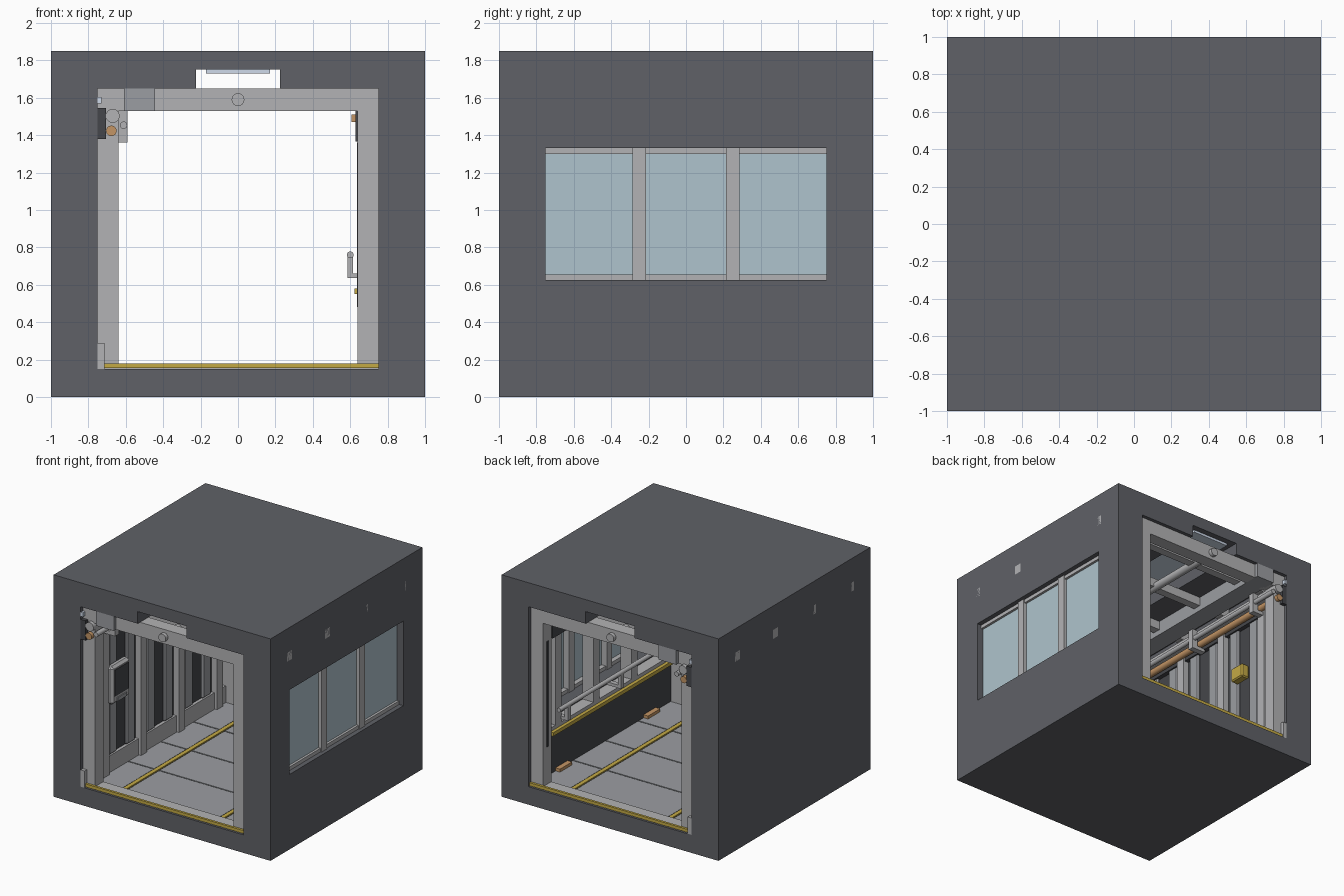
import bpy, math

if "Cube" in bpy.data.objects:
    bpy.data.objects.remove(bpy.data.objects["Cube"])


def material(name, r, g, b):
    m = bpy.data.materials.new(name)
    m.diffuse_color = (r, g, b, 1)
    m.use_nodes = True
    m.node_tree.nodes["Principled BSDF"].inputs["Base Color"].default_value = m.diffuse_color
    return m


SHELL = material("dark_shell", .115, .12, .135)
DARK = material("dark_panel", .06, .062, .07)
GOLD = material("gold", .55, .40, .06)
COPPER = material("copper", .55, .30, .13)
GLASS = material("glass", .43, .55, .61)
LIGHT = material("pale_light", .62, .70, .82)
GREY = material("mid_grey", .33, .34, .36)
PALE = material("pale_grey", .45, .45, .46)


def box(name, x0, x1, y0, y1, z0, z1, mat=PALE, bevel=0):
    bpy.ops.mesh.primitive_cube_add(size=1, location=((x0+x1)/2, (y0+y1)/2, (z0+z1)/2))
    o = bpy.context.object
    o.name = name
    o.scale = (x1-x0, y1-y0, z1-z0)
    bpy.ops.object.transform_apply(location=False, rotation=False, scale=True)
    o.data.materials.append(mat)
    if bevel:
        m = o.modifiers.new("bevel", 'BEVEL')
        m.width, m.segments = bevel, 1
    return o


def pipe(name, x, z, r, y0=-1, y1=1, mat=PALE):
    bpy.ops.mesh.primitive_cylinder_add(vertices=24, radius=r, depth=y1-y0,
                                        location=(x, (y0+y1)/2, z), rotation=(math.pi/2, 0, 0))
    o = bpy.context.object
    o.name = name
    o.data.materials.append(mat)
    bpy.ops.object.shade_smooth_by_angle(angle=math.radians(40))
    return o


# Outer shell with tunnel, ceiling light slot and side window cut out
shell = box("shell", -1, 1, -1, 1, 0, 1.85, SHELL)
for dims in [(-.75, .75, -1.1, 1.1, .15, 1.65),
             (-.225, .225, -1.2, 1.2, 1.5, 1.75),
             (.6, 1.1, -.75, .75, .625, 1.33)]:
    cutter = box("cutter", *dims, SHELL)
    m = shell.modifiers.new("cut", 'BOOLEAN')
    m.operation, m.solver, m.object = 'DIFFERENCE', 'EXACT', cutter
    bpy.context.view_layer.objects.active = shell
    bpy.ops.object.modifier_apply(modifier=m.name)
    bpy.data.objects.remove(cutter)

# Side window: glass, rails and mullions
box("window_glass", .93, .94, -.75, .75, .625, 1.33, GLASS)
box("window_top_rail", .89, .96, -.75, .75, 1.30, 1.33)
box("window_bottom_rail", .89, .96, -.75, .75, .625, .655)
for y in (-.25, .25):
    box("window_mullion", .88, .97, y-.035, y+.035, .625, 1.33)

# Portal frames and thresholds at both ends
for s in (-1, 1):
    ya, yb = sorted((s*.97, s*.86))
    for x in (-.695, .695):
        box("portal_post", x-.055, x+.055, ya, yb, .15, 1.53)
    box("portal_header", -.75, .75, ya, yb, 1.53, 1.65)
    box("portal_sill", -.71, .75, ya, yb, .15, .168)
    ga, gb = sorted((s*.99, s*.97))
    box("threshold_strip", -.715, .75, ga, gb, .155, .18, GOLD)
    box("post_seal", .635, .641, s*.91-.01, s*.91+.01, .48, 1.36, DARK)

# Ceiling cross beams and wall ribs
for y in (-.75, -.25, .25, .75):
    box("ceiling_beam", -1, 1, y-.035, y+.035, 1.575, 1.65)
    box("left_rib", -.75, -.69, y-.04, y+.04, .15, 1.58)
    box("right_rib", .65, .75, y-.04, y+.04, .60, 1.58)

# Left wall panels between ribs
for yc in (-.5, 0, .5):
    box("left_wall_backing", -.75, -.742, yc-.21, yc+.21, .15, 1.40, DARK)
    for dy in (-.12, .12):
        box("left_wall_slat", -.75, -.718, yc+dy-.055, yc+dy+.055, .29, 1.40, GREY, .012)
box("left_skirting", -.75, -.715, -1, 1, .15, .29)

# Floor plates and guide lines
for y in (-.645, -.215, .215, .645):
    for x0, x1 in ((-.71, -.475), (-.425, .425), (.475, .74)):
        box("floor_plate", x0, x1, y-.21, y+.21, .148, .155, GREY)
for x in (-.45, .45):
    box("floor_line", x-.017, x+.017, -.97, .97, .148, .16, GOLD)

# Ceiling light, centre pipe and cable duct
box("ceiling_light", -.17, .17, -.95, .95, 1.73, 1.75, LIGHT)
pipe("ceiling_pipe", 0, 1.59, .034)
box("cable_duct", -.61, -.445, -1, 1, 1.53, 1.65, GREY)

# Left pipe run with backing plate, light strip and clamps
box("pipe_backing", -.75, -.705, -1, 1, 1.38, 1.545, DARK)
box("left_light_strip", -.75, -.73, -1, 1, 1.57, 1.605, LIGHT)
pipe("large_pipe", -.67, 1.503, .037)
pipe("copper_pipe", -.677, 1.423, .028, mat=COPPER)
pipe("small_pipe", -.612, 1.453, .02)
for y in (-.75, 0, .75):
    box("pipe_clamp", -.64, -.59, y-.025, y+.025, 1.36, 1.53)
    box("clamp_foot", -.72, -.59, y-.025, y+.025, 1.36, 1.39)

# Right wall: lower panel, sill, gold bumper and upper fascia
box("right_lower_panel", .742, .75, -.86, .86, .15, .575, DARK)
box("window_sill", .65, .75, -.86, .86, .575, .61)
box("gold_bumper", .622, .652, -.86, .86, .55, .58, GOLD)
box("upper_fascia", .627, .645, -.86, .86, 1.365, 1.53, DARK)
box("copper_strip", .608, .628, -.80, .80, 1.47, 1.51, COPPER)
for y in (-.58, .58):
    box("floor_lamp", .70, .745, y-.08, y+.08, .15, .18, COPPER)

# Handrail
pipe("handrail", .6, .76, .018, -.82, .82)
for y in (-.7, 0, .7):
    box("handrail_post", .585, .615, y-.02, y+.02, .635, .76)
    box("handrail_arm", .585, .74, y-.02, y+.02, .635, .66)

# Wall console and yellow equipment box on the left wall
box("console_case", -.72, -.655, -.72, -.48, .74, 1.06, PALE, .02)
box("console_screen", -.66, -.65, -.69, -.51, .81, 1.03, DARK)
box("console_keypad", -.66, -.646, -.66, -.54, .76, .79, GREY)
box("yellow_box", -.72, -.645, .43, .57, .88, 1.00, GOLD, .01)
